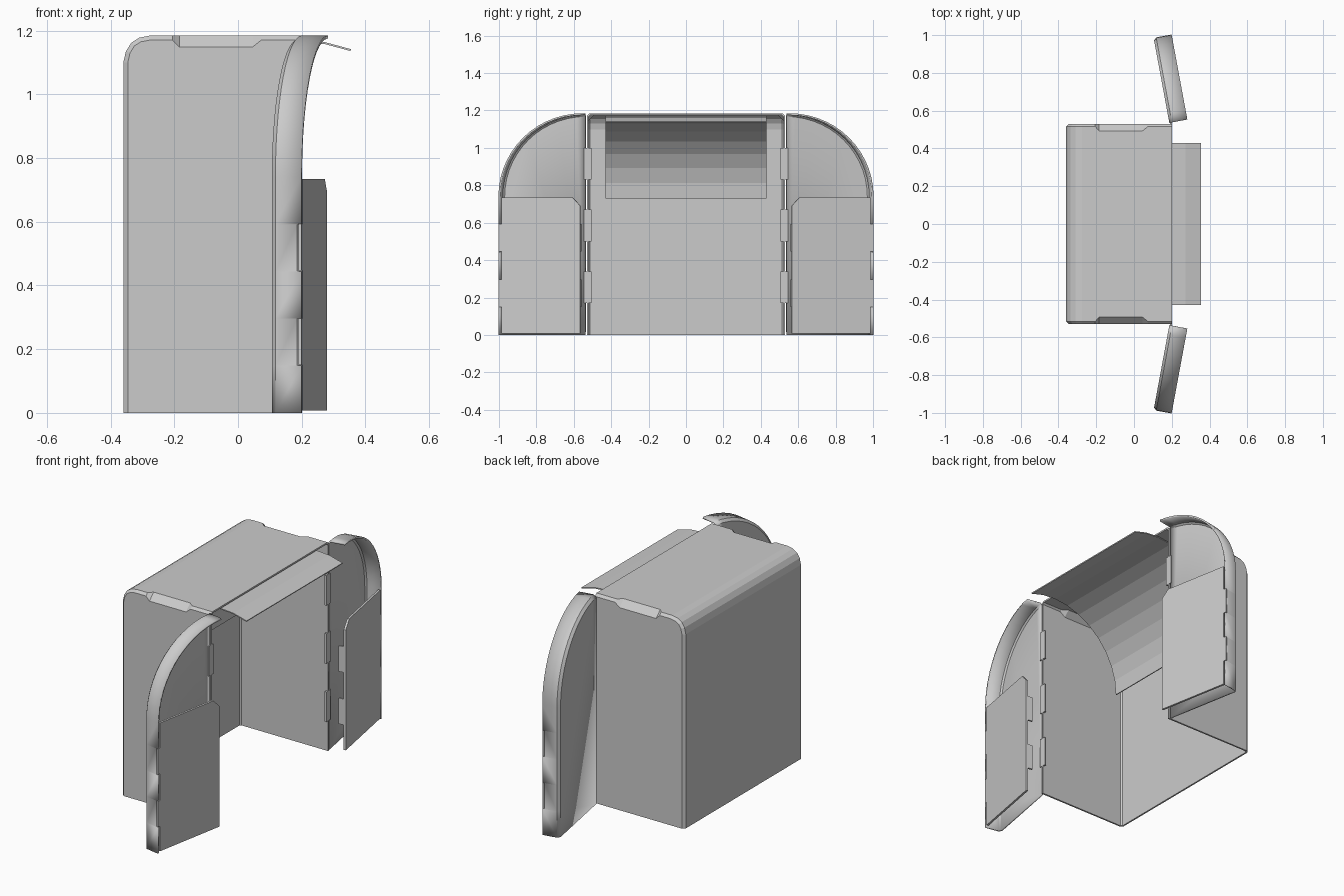
import bpy, bmesh
from math import sin, cos, pi, radians
from mathutils import Vector

cube = bpy.data.objects.get("Cube")
if cube:
    bpy.data.objects.remove(cube, do_unlink=True)

grey = bpy.data.materials.new("light_grey")
grey.use_nodes = True
tone = (0.6, 0.6, 0.6, 1)
grey.diffuse_color = tone
grey.node_tree.nodes["Principled BSDF"].inputs["Base Color"].default_value = tone

H = 1.185        # overall height
HALF = 0.53      # half width of the housing
FRONT = 0.2      # x of the open side


def finish(name, bm, thickness=0, smooth=False):
    bmesh.ops.recalc_face_normals(bm, faces=bm.faces[:])
    mesh = bpy.data.meshes.new(name)
    bm.to_mesh(mesh)
    bm.free()
    mesh.materials.append(grey)
    obj = bpy.data.objects.new(name, mesh)
    bpy.context.collection.objects.link(obj)
    if smooth:
        bpy.ops.object.select_all(action='DESELECT')
        obj.select_set(True)
        bpy.context.view_layer.objects.active = obj
        bpy.ops.object.shade_smooth_by_angle(angle=radians(20))
    if thickness:
        wall = obj.modifiers.new("wall", 'SOLIDIFY')
        wall.thickness = thickness
        wall.offset = -1
    return obj


def skin(name, rings, caps, thickness, smooth=False):
    """Join rings of points with quads; close chosen rings with a flat panel."""
    bm = bmesh.new()
    rows = [[bm.verts.new(p) for p in ring] for ring in rings]
    for a, b in zip(rows, rows[1:]):
        for i in range(len(a) - 1):
            bm.faces.new((a[i], a[i + 1], b[i + 1], b[i]))
    for index, corner in caps:
        bm.faces.new(rows[index] + [bm.verts.new(corner)])
    return finish(name, bm, thickness, smooth)


def prism(name, outline, near, far, place):
    """Flat plate: outline in (u, z), thickness from near to far."""
    bm = bmesh.new()
    a = [bm.verts.new(place(u, near, z)) for u, z in outline]
    b = [bm.verts.new(place(u, far, z)) for u, z in outline]
    bm.faces.new(a)
    bm.faces.new(b)
    for i in range(len(a)):
        j = (i + 1) % len(a)
        bm.faces.new((a[i], a[j], b[j], b[i]))
    return finish(name, bm)


def rect(u0, u1, z0, z1):
    return [(u0, z0), (u1, z0), (u1, z1), (u0, z1)]


def inset(points, amounts):
    """Move each profile point to the right of its direction of travel."""
    result = []
    for i, (p, c) in enumerate(zip(points, amounts)):
        d = Vector(points[min(i + 1, len(points) - 1)]) - Vector(points[max(i - 1, 0)])
        d.normalize()
        result.append((p[0] + d.y * c, p[1] - d.x * c))
    return result


# Housing: back and roof sheet, chamfered into two end panels
profile = [(-0.36, 0), (-0.36, 1.1), (-0.352, 1.135), (-0.335, 1.162),
           (-0.31, 1.178), (-0.275, H), (-0.206, H), (-0.184, H),
           (0.045, H), (0.074, H), (FRONT, H)]
chamfer = [0.037 if -0.19 < x < 0.05 else 0.014 for x, z in profile]
panel = inset(profile, chamfer)
rings = []
for s in (-1, 1):
    end = [(x, s * HALF, z) for x, z in panel]
    edge = [(x, s * (HALF - c), z) for (x, z), c in zip(profile, chamfer)]
    rings += [end, edge] if s < 0 else [edge, end]
skin("housing", rings, [(0, (FRONT, -HALF, 0)), (3, (FRONT, HALF, 0))], 0.01)

# Raised curved shutter inside the housing
RADIUS, STEPS = 0.44, 10
arc = [radians(-90 + 110.6 * i / STEPS) for i in range(STEPS + 1)]
curve = [(FRONT + RADIUS * sin(a), 0.73 + RADIUS * cos(a)) for a in arc]
skin("curved_shutter", [[(x, y, z) for x, z in curve] for y in (-0.43, 0.43)], [], 0.006)

# Hinge tabs on the front edges of the housing
for side, s in (("right", -1), ("left", 1)):
    for i in range(3):
        z = 0.17 + 0.33 * i
        prism(f"{side}_hinge_tab_{i + 1}", rect(0.505, 0.545, z, z + 0.17),
              0.19, 0.2, lambda u, v, h, s=s: (v, s * u, h))

# Doors: flat panel, curved rim and an inner pocket plate
LENGTH, DEPTH, SPRING = 0.457, 0.097, 0.74
TILT = radians(10.5)


def door_place(s):
    def place(u, v, z):
        return (0.187 - u * sin(TILT) + v * cos(TILT),
                s * (0.536 + u * cos(TILT) + v * sin(TILT)), z)
    return place


for side, s in (("right", -1), ("left", 1)):
    place = door_place(s)

    # Straight rim edge with alternating notches, then the quarter arc
    outline, depths = [], []
    for i in range(5):
        depth = DEPTH if i % 2 == 0 else DEPTH - 0.014
        for z in (0.148 * i + (0.001 if i else 0), 0.148 * (i + 1)):
            outline.append((LENGTH, z))
            depths.append(depth)
    for i in range(1, 15):
        a = i / 14 * pi / 2
        outline.append((LENGTH * cos(a), SPRING + (H - SPRING) * sin(a)))
        depths.append(DEPTH)
    inner = inset(outline, [-0.014] * len(outline))
    skin(f"{side}_door_shell",
         [[place(u, 0, z) for u, z in inner],
          [place(u, 0.014, z) for u, z in outline],
          [place(u, d, z) for (u, z), d in zip(outline, depths)]],
         [(0, place(0, 0, 0))], 0.01, smooth=True)

    # Pocket plate with a clipped top corner
    prism(f"{side}_door_pocket",
          [(0.012, 0.008), (0.44, 0.008), (0.44, 0.735), (0.055, 0.735), (0.012, 0.69)],
          DEPTH - 0.012, DEPTH, place)
    for i in range(2):
        z = 0.15 + 0.297 * i
        prism(f"{side}_pocket_hook_{i + 1}", rect(0.012, 0.022, z, z + 0.146),
              DEPTH - 0.04, DEPTH - 0.012, place)
        prism(f"{side}_pocket_tab_{i + 1}", rect(0.44, LENGTH, z, z + 0.146),
              DEPTH - 0.01, DEPTH, place)
